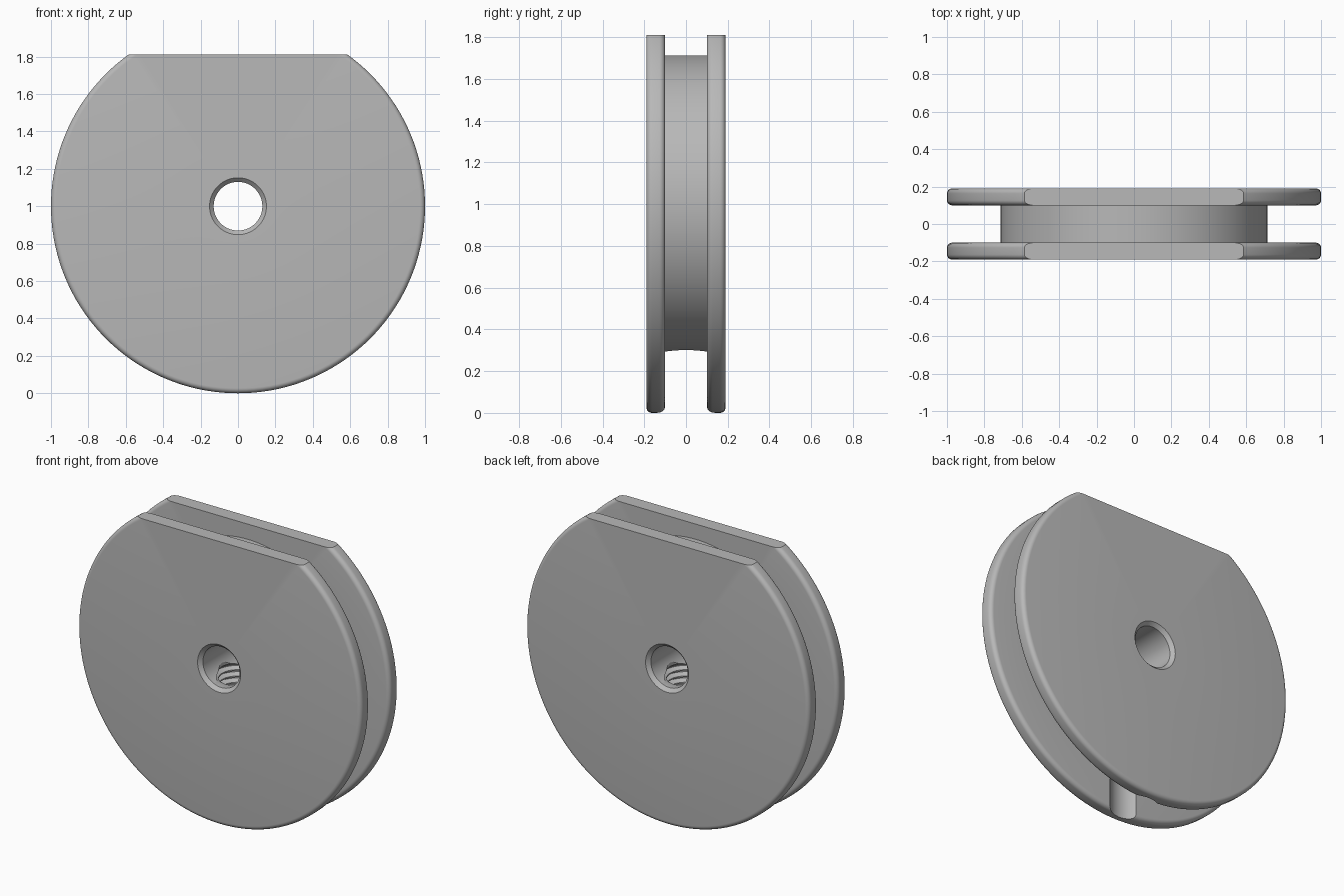
import bpy, bmesh
from math import sin, cos, pi, radians
from mathutils import Vector, Matrix

if "Cube" in bpy.data.objects:
    bpy.data.objects.remove(bpy.data.objects["Cube"])

grey = bpy.data.materials.new("plain grey")
grey.use_nodes = True
COLOUR = (0.48, 0.48, 0.48, 1)
grey.diffuse_color = COLOUR
grey.node_tree.nodes["Principled BSDF"].inputs["Base Color"].default_value = COLOUR


def finish(name, bm):
    bmesh.ops.recalc_face_normals(bm, faces=bm.faces)
    mesh = bpy.data.meshes.new(name)
    bm.to_mesh(mesh)
    bm.free()
    mesh.materials.append(grey)
    obj = bpy.data.objects.new(name, mesh)
    bpy.context.collection.objects.link(obj)
    return obj


def lathe(name, profile, steps):
    """Spin a closed (radius, height) outline round the z axis."""
    bm = bmesh.new()
    verts = [bm.verts.new((r, 0, h)) for r, h in profile]
    edges = [bm.edges.new((v, verts[i - 1])) for i, v in enumerate(verts)]
    bmesh.ops.spin(bm, geom=verts + edges, cent=(0, 0, 0), axis=(0, 0, 1),
                   angle=2 * pi, steps=steps, use_merge=True)
    bmesh.ops.remove_doubles(bm, verts=bm.verts, dist=1e-5)
    return finish(name, bm)


def cut(target, cutter):
    cutter.hide_render = True
    mod = target.modifiers.new("cut", 'BOOLEAN')
    mod.operation = 'DIFFERENCE'
    mod.solver = 'EXACT'
    mod.object = cutter
    bpy.context.view_layer.objects.active = target
    bpy.ops.object.modifier_apply(modifier=mod.name)
    bpy.data.objects.remove(cutter)


# Pulley outline: chamfered bore, two rounded flanges, hub between them
RIM, HUB, BORE = 1.0, 0.713, 0.13
OUT, INN, FILLET, CHAMFER = 0.19, 0.1, 0.027, 0.022


def corner(h, side):
    """Rounded rim corner, from the rim towards the flange face."""
    return [(RIM - FILLET + FILLET * cos(a), h + side * FILLET * (sin(a) - 1))
            for a in (radians(15 * i) for i in range(7))]


half = [(HUB, INN)] + corner(INN, -1)[::-1] + corner(OUT, 1)
half += [(BORE + CHAMFER, OUT), (BORE, OUT - CHAMFER)]
outline = half + [(r, -h) for r, h in reversed(half)]
pulley = lathe("grooved_pulley", outline, 144)
pulley.data.transform(Matrix.Translation((0, 0, 1)) @ Matrix.Rotation(pi / 2, 4, 'X'))

# Flat across the top of both flanges
bm = bmesh.new()
bmesh.ops.create_cube(bm, size=1, matrix=Matrix.Translation((0, 0, 2.31))
                      @ Matrix.Diagonal((3, 1, 1, 1)))
cut(pulley, finish("flat_cutter", bm))

# Threaded screw hole up through the hub, with clearance between the flanges
MAJOR, MINOR, PITCH = 0.14, 0.112, 0.04
screw = [(0, -0.1), (MAJOR, -0.1), (MAJOR, 0.32)]
for i in range(14):
    z = 0.34 + i * PITCH
    screw += [(MINOR, z), (MINOR, z + 0.008), (MAJOR, z + 0.022), (MAJOR, z + 0.028)]
screw += [(MINOR, 0.91), (MINOR, 0.95), (0, 0.95)]
cut(pulley, lathe("screw_hole_cutter", screw, 48))

# Smooth the curved surfaces, keep the hard edges
bpy.ops.object.select_all(action='DESELECT')
pulley.select_set(True)
bpy.context.view_layer.objects.active = pulley
bpy.ops.object.shade_smooth_by_angle(angle=radians(30))
